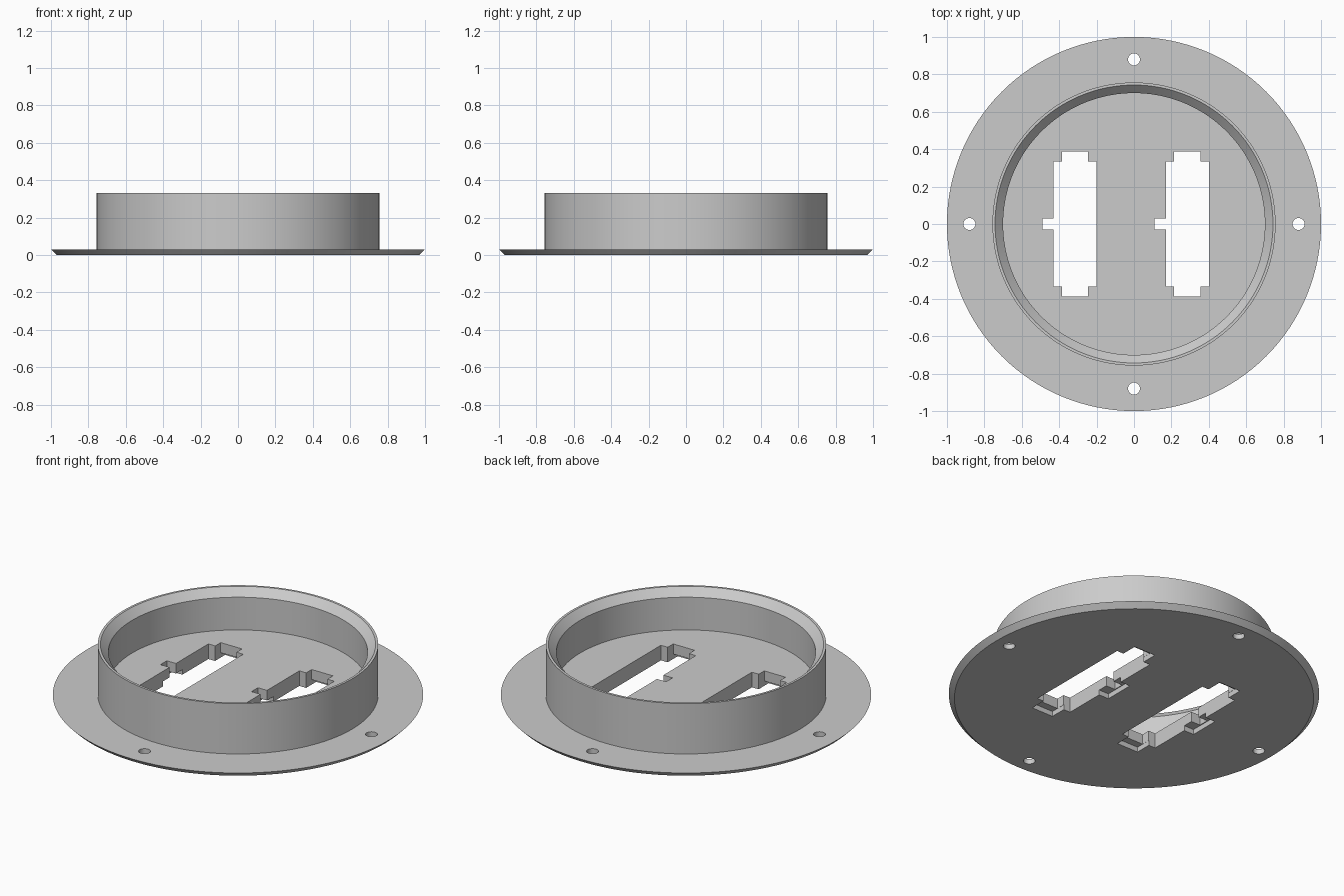
import bpy
import bmesh
import math

SEGMENTS = 128

cube = bpy.data.objects.get("Cube")
if cube:
    bpy.data.objects.remove(cube, do_unlink=True)

grey = bpy.data.materials.new("grey plastic")
grey.use_nodes = True
grey.diffuse_color = (0.6, 0.6, 0.6, 1)
grey.node_tree.nodes["Principled BSDF"].inputs["Base Color"].default_value = (0.6, 0.6, 0.6, 1)


def add_object(name, bm):
    bmesh.ops.recalc_face_normals(bm, faces=bm.faces)
    mesh = bpy.data.meshes.new(name)
    bm.to_mesh(mesh)
    bm.free()
    mesh.materials.append(grey)
    obj = bpy.data.objects.new(name, mesh)
    bpy.context.collection.objects.link(obj)
    return obj


def lathe(name, profile):
    """Revolve an open (radius, z) profile and cap both ends."""
    bm = bmesh.new()
    verts = [bm.verts.new((r, 0, z)) for r, z in profile]
    edges = [bm.edges.new(pair) for pair in zip(verts, verts[1:])]
    bmesh.ops.spin(bm, geom=verts + edges, cent=(0, 0, 0), axis=(0, 0, 1),
                   angle=math.tau, steps=SEGMENTS, use_merge=False)
    bmesh.ops.remove_doubles(bm, verts=bm.verts, dist=1e-5)
    bmesh.ops.holes_fill(bm, edges=[e for e in bm.edges if e.is_boundary], sides=0)
    return add_object(name, bm)


def box(name, x0, x1, y, z0, z1):
    """Box symmetric about y = 0."""
    bm = bmesh.new()
    bmesh.ops.create_cube(bm, size=1)
    bmesh.ops.scale(bm, vec=(x1 - x0, 2 * y, z1 - z0), verts=bm.verts)
    bmesh.ops.translate(bm, vec=((x0 + x1) / 2, 0, (z0 + z1) / 2), verts=bm.verts)
    return add_object(name, bm)


def cut(target, cutter):
    """Subtract the cutter, then discard it."""
    cutter.hide_render = True
    mod = target.modifiers.new("cut", "BOOLEAN")
    mod.operation = "DIFFERENCE"
    mod.solver = "EXACT"
    mod.object = cutter
    bpy.context.view_layer.objects.active = target
    bpy.ops.object.modifier_apply(modifier=mod.name)
    bpy.data.objects.remove(cutter, do_unlink=True)


# Flange with chamfered underside, collar with chamfered mouth, raised floor
body = lathe("flanged_collar", [
    (0.97, 0), (1, 0.03), (0.757, 0.03), (0.757, 0.33),
    (0.743, 0.33), (0.7, 0.285), (0.7, 0.09)])

# Two slots: end tabs, side notch, and shallow recesses on the underside
for x in (-0.315, 0.285):
    cut(body, box("slot", x - 0.115, x + 0.115, 0.335, -0.1, 0.2))
    cut(body, box("slot_tabs", x - 0.07, x + 0.07, 0.387, -0.1, 0.2))
    cut(body, box("side_notch", x - 0.175, x, 0.03, -0.1, 0.2))
    cut(body, box("tab_recess", x - 0.071, x + 0.071, 0.43, -0.1, 0.03))
    cut(body, box("notch_recess", x - 0.18, x, 0.09, -0.1, 0.03))

# Four screw holes around the flange
for i in range(4):
    a = i * math.pi / 2
    hole = lathe("screw_hole", [(0.032, -0.1), (0.032, 0.1)])
    hole.location = (0.88 * math.cos(a), 0.88 * math.sin(a), 0)
    bpy.context.view_layer.update()
    cut(body, hole)

# Smooth round walls, crisp corners
bpy.ops.object.select_all(action="DESELECT")
body.select_set(True)
bpy.context.view_layer.objects.active = body
bpy.ops.object.shade_smooth_by_angle(angle=math.radians(30))
